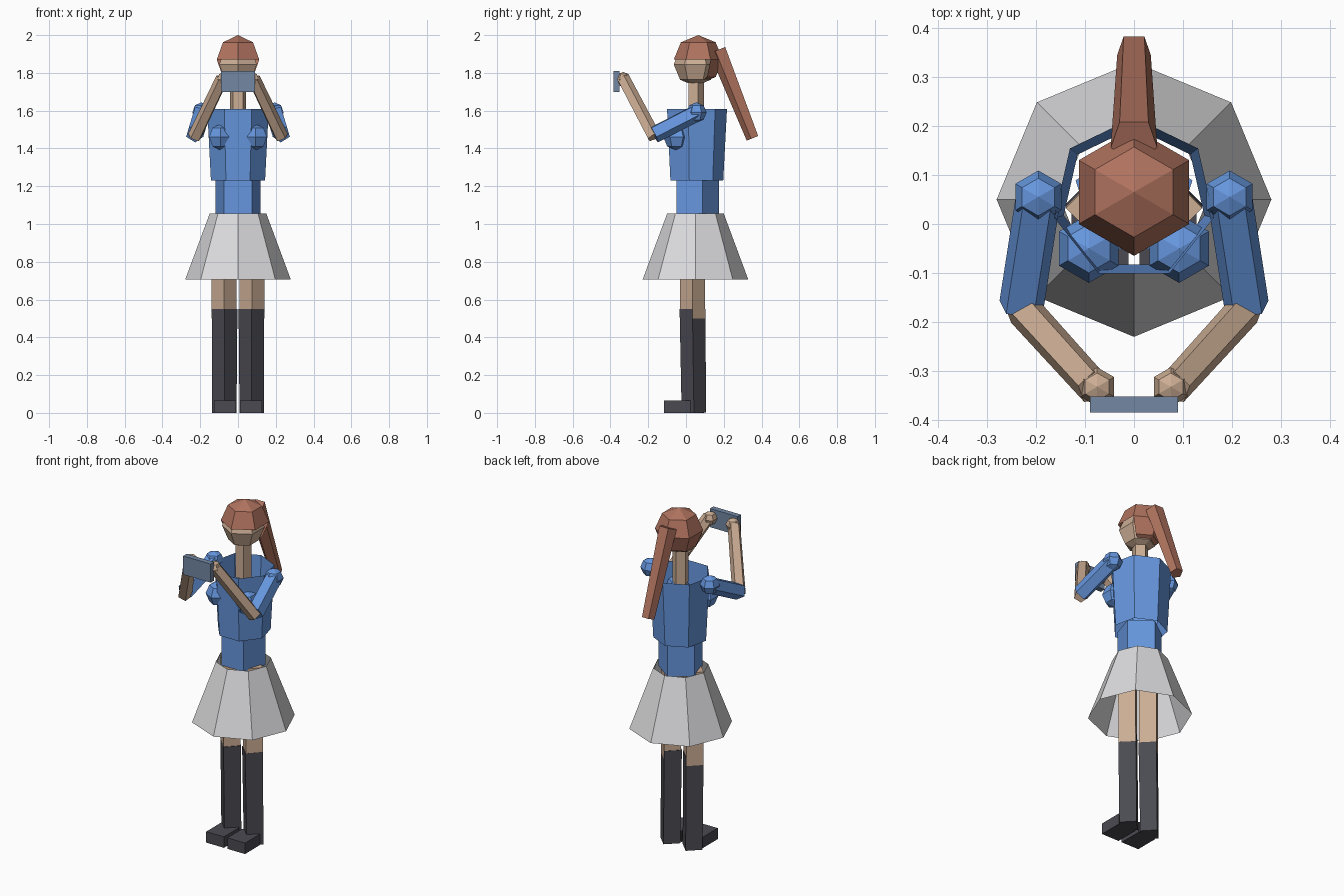
import bpy, bmesh, math
from mathutils import Vector, Matrix

if "Cube" in bpy.data.objects:
    bpy.data.objects.remove(bpy.data.objects["Cube"])


def material(name, rgb):
    m = bpy.data.materials.new(name)
    lin = [c / 12.92 if c <= 0.04045 else ((c + 0.055) / 1.055) ** 2.4 for c in rgb]
    m.diffuse_color = (*lin, 1)
    m.use_nodes = True
    m.node_tree.nodes["Principled BSDF"].inputs["Base Color"].default_value = m.diffuse_color
    return m


SHIRT = material("blue cloth", (0.40, 0.59, 0.87))
SKIRT = material("light grey cloth", (0.86, 0.86, 0.87))
SKIN = material("skin", (0.80, 0.68, 0.58))
HAIR = material("red brown hair", (0.69, 0.45, 0.37))
BOOT = material("dark boot", (0.29, 0.29, 0.32))
DEVICE = material("slate device", (0.45, 0.53, 0.64))


def finish(name, bm, mat, mirror=False):
    """Turn the bmesh into a flat-shaded object, optionally mirrored across x."""
    bmesh.ops.recalc_face_normals(bm, faces=bm.faces)
    me = bpy.data.meshes.new(name)
    bm.to_mesh(me)
    bm.free()
    me.materials.append(mat)
    ob = bpy.data.objects.new(name, me)
    bpy.context.collection.objects.link(ob)
    if mirror:
        mod = ob.modifiers.new("Mirror", 'MIRROR')
        mod.use_mirror_merge = False
    return ob


def tube(name, mat, a, b, ra, rb, sides, ref=(0, 1, 0), caps=True, mirror=False):
    """Straight prism from a to b; its first corner points along ref."""
    a, b, ref = Vector(a), Vector(b), Vector(ref)
    d = (b - a).normalized()
    v = (ref - d * ref.dot(d)).normalized()
    u = d.cross(v)
    bm = bmesh.new()
    rings = []
    for c, r in ((a, ra), (b, rb)):
        angles = [2 * math.pi * i / sides for i in range(sides)]
        rings.append([bm.verts.new(c + r * (v * math.cos(t) + u * math.sin(t))) for t in angles])
    for i in range(sides):
        j = (i + 1) % sides
        bm.faces.new((rings[0][i], rings[0][j], rings[1][j], rings[1][i]))
    if caps:
        bm.faces.new(rings[0])
        bm.faces.new(rings[1])
    return finish(name, bm, mat, mirror)


def ball(name, mat, c, r, keep=None, mirror=False):
    """Six-sided, four-ring ball; keep(face centre) can drop faces."""
    bm = bmesh.new()
    bmesh.ops.create_uvsphere(bm, u_segments=6, v_segments=4, radius=r,
                              matrix=Matrix.Translation(c))
    if keep:
        drop = [f for f in bm.faces if not keep(f.calc_center_median())]
        bmesh.ops.delete(bm, geom=drop, context='FACES')
    return finish(name, bm, mat, mirror)


def box(name, mat, lo, hi, mirror=False):
    lo, hi = Vector(lo), Vector(hi)
    bm = bmesh.new()
    bmesh.ops.create_cube(bm, size=1, matrix=Matrix.Translation((lo + hi) / 2)
                          @ Matrix.Diagonal((*(hi - lo), 1)))
    return finish(name, bm, mat, mirror)


# Head, hair cap (open over the face), ponytail and neck
ball("head", SKIN, (0, 0.05, 1.845), 0.115)
ball("hair_cap", HAIR, (0, 0.065, 1.87), 0.13,
     keep=lambda p: p.z > 1.87 or p.y > 0.065)
tube("ponytail", HAIR, (0, 0.17, 1.922), (0, 0.355, 1.455), 0.05, 0.036, 5, ref=(0, -1, 0))
tube("neck", SKIN, (0, 0.05, 1.55), (0, 0.05, 1.78), 0.045, 0.045, 5)

# Body: open chest tube, waist and open skirt
tube("chest", SHIRT, (0, 0.05, 1.23), (0, 0.05, 1.61), 0.147, 0.167, 7, caps=False)
tube("waist", SHIRT, (0, 0.05, 1.04), (0, 0.05, 1.24), 0.125, 0.125, 5)
tube("skirt", SKIRT, (0, 0.05, 0.705), (0, 0.05, 1.055), 0.28, 0.15, 8, caps=False)
ball("bust", SHIRT, (0.092, -0.05, 1.46), 0.07, mirror=True)

# Arms raised to hold the device
ball("shoulders", SHIRT, (0.195, 0.055, 1.59), 0.054, mirror=True)
tube("upper_arms", SHIRT, (0.195, 0.055, 1.59), (0.23, -0.17, 1.475), 0.048, 0.048, 5,
     ref=(0, 0, -1), mirror=True)
tube("forearms", SKIN, (0.23, -0.17, 1.46), (0.082, -0.333, 1.77), 0.038, 0.036, 5,
     ref=(0, 0, -1), mirror=True)
ball("hands", SKIN, (0.075, -0.332, 1.765), 0.04, mirror=True)
box("handheld_device", DEVICE, (-0.09, -0.384, 1.70), (0.09, -0.352, 1.81))

# Legs, boots and feet
tube("legs", SKIN, (0.073, 0.035, 0.5), (0.073, 0.033, 1.05), 0.066, 0.066, 4, mirror=True)
tube("boots", BOOT, (0.073, 0.042, 0.0), (0.071, 0.034, 0.55), 0.065, 0.068, 4, mirror=True)
box("feet", BOOT, (0.011, -0.116, 0.0), (0.127, 0.025, 0.065), mirror=True)
